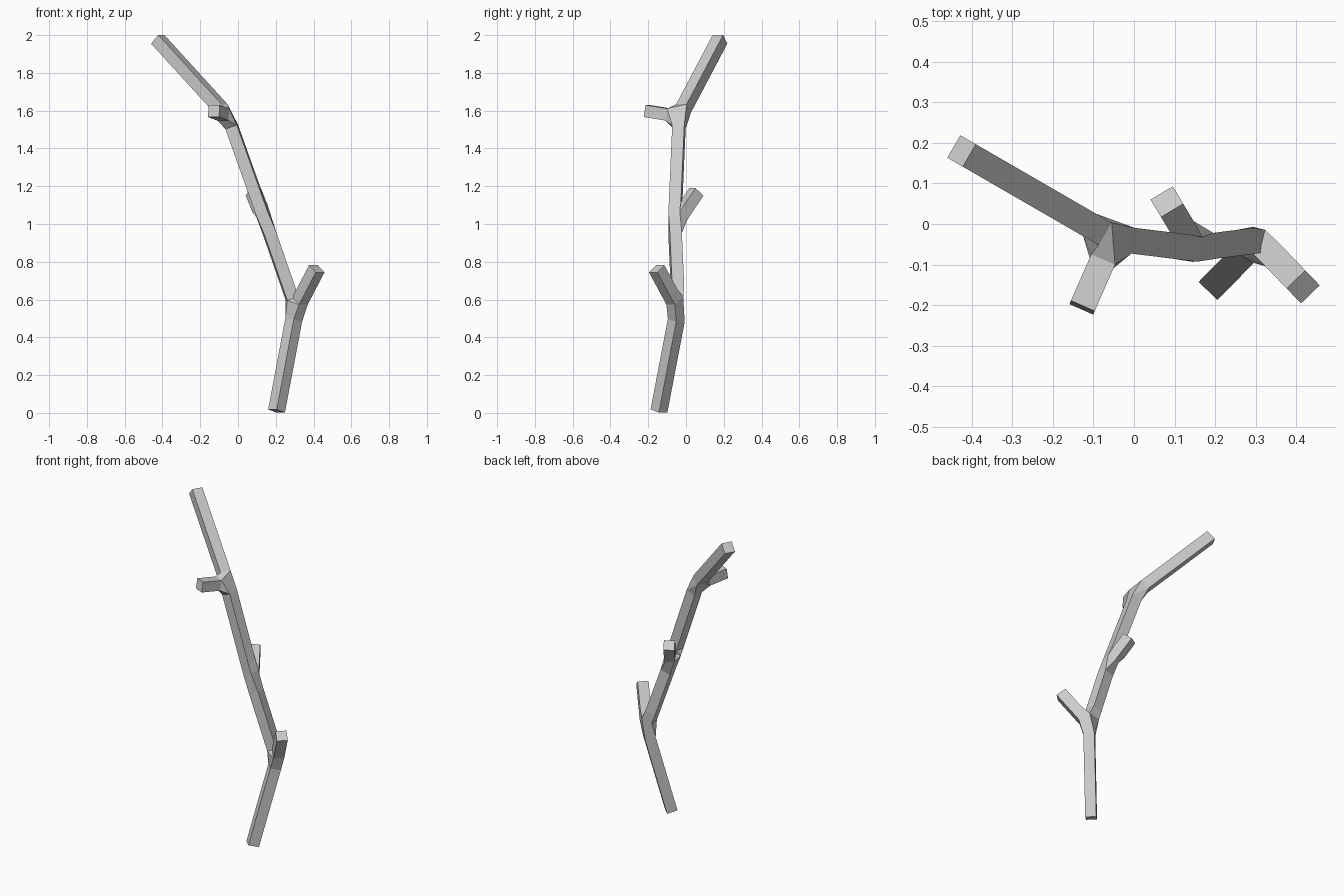
import bpy

if "Cube" in bpy.data.objects:
    bpy.data.objects.remove(bpy.data.objects["Cube"])

# Branch skeleton: four main stem points, each fork carrying one short twig
points = [
    (0.204, -0.143, 0.010),   # base
    (0.306, -0.040, 0.550),   # lower fork
    (0.150, -0.060, 1.000),   # middle fork
    (-0.053, -0.035, 1.570),  # upper fork
    (-0.425, 0.180, 1.978),   # stem tip
    (0.417, -0.155, 0.763),   # lower twig
    (0.081, 0.055, 1.170),    # middle twig
    (-0.128, -0.206, 1.598),  # upper twig
]
edges = [(0, 1), (1, 2), (2, 3), (3, 4), (1, 5), (2, 6), (3, 7)]

mesh = bpy.data.meshes.new("branch")
mesh.from_pydata(points, edges, [])
branch = bpy.data.objects.new("branch", mesh)
bpy.context.collection.objects.link(branch)

# Square section wrapped around the skeleton
skin = branch.modifiers.new("Skin", 'SKIN')
skin.use_smooth_shade = False
for v in mesh.skin_vertices[0].data:
    v.radius = (0.032, 0.032)
